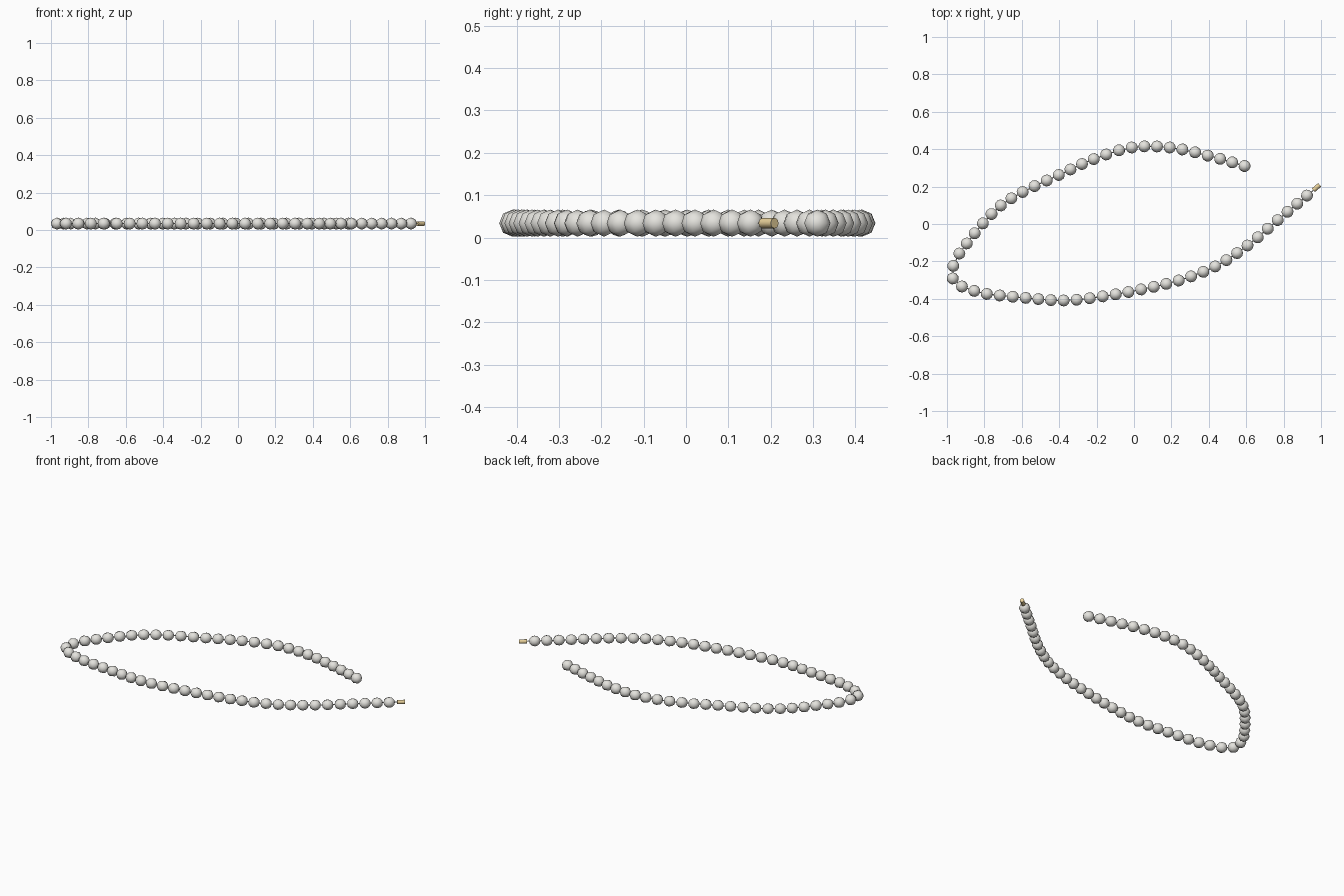
import bpy, bmesh
from mathutils import Vector

if "Cube" in bpy.data.objects:
    bpy.data.objects.remove(bpy.data.objects["Cube"])

Z = 0.034          # height of the strand centre
BEAD_R = 0.032

# Strand path: (bead number, x, y)
PATH = [(0, .591, .310), (3, .394, .366), (6, .191, .409), (9, -.012, .409),
        (12, -.215, .347), (15, -.402, .262), (18, -.595, .171), (20, -.712, .099),
        (22, -.808, .003), (24, -.894, -.104), (25, -.934, -.158), (26, -.966, -.224),
        (27, -.969, -.291), (28, -.920, -.334), (29, -.854, -.358), (30, -.787, -.374),
        (33, -.579, -.395), (36, -.376, -.409), (39, -.167, -.387), (42, .038, -.350),
        (45, .239, -.302), (48, .434, -.227), (51, .607, -.115), (54, .768, .021),
        (57, .925, .152), (58, .976, .195)]
KEYS = [(k, Vector((x, y, Z))) for k, x, y in PATH]


def slope(i):
    a, b = KEYS[max(i - 1, 0)], KEYS[min(i + 1, len(KEYS) - 1)]
    return (b[1] - a[1]) / (b[0] - a[0])


def point(t):
    """Smooth curve through the path keys."""
    i = max(j for j in range(len(KEYS) - 1) if KEYS[j][0] <= t)
    (t0, p0), (t1, p1) = KEYS[i], KEYS[i + 1]
    h = t1 - t0
    s = (t - t0) / h
    return (p0 * (2*s**3 - 3*s**2 + 1) + slope(i) * h * (s**3 - 2*s**2 + s)
            + p1 * (3*s**2 - 2*s**3) + slope(i + 1) * h * (s**3 - s**2))


def direction(t):
    return (point(min(t + .3, 58)) - point(max(t - .3, 0))).normalized()


def material(name, colour):
    m = bpy.data.materials.new(name)
    m.diffuse_color = (*colour, 1)
    m.use_nodes = True
    m.node_tree.nodes["Principled BSDF"].inputs["Base Color"].default_value = m.diffuse_color
    return m


def place(obj, t):
    obj.location = point(t)
    obj.rotation_euler = direction(t).to_track_quat('Z', 'X').to_euler()


pearl = material("pearl", (.78, .77, .73))
gold = material("gold", (.80, .63, .32))

# Beads: low-poly spheres sharing one mesh, hole axis along the strand
bead_mesh = bpy.data.meshes.new("bead")
bm = bmesh.new()
bmesh.ops.create_uvsphere(bm, u_segments=8, v_segments=6, radius=BEAD_R)
for f in bm.faces:
    f.smooth = True
bm.to_mesh(bead_mesh)
bm.free()
bead_mesh.materials.append(pearl)
for n in range(58):
    bead = bpy.data.objects.new(f"bead_{n:02d}", bead_mesh)
    bpy.context.collection.objects.link(bead)
    place(bead, n)

# Thin cord through the beads
cord_data = bpy.data.curves.new("cord", 'CURVE')
cord_data.dimensions = '3D'
cord_data.bevel_depth = 0.003
cord_data.bevel_resolution = 0
spline = cord_data.splines.new('POLY')
spline.points.add(58)
for n, p in enumerate(spline.points):
    p.co = (*point(n), 1)
cord = bpy.data.objects.new("cord", cord_data)
bpy.context.collection.objects.link(cord)
cord_data.materials.append(pearl)

# Gold barrel clasp at the end
bpy.ops.mesh.primitive_cylinder_add(vertices=8, radius=.0125, depth=.044)
clasp = bpy.context.object
clasp.name = "clasp"
place(clasp, 58)
clasp.data.materials.append(gold)
bpy.ops.object.shade_smooth_by_angle(angle=.9)
